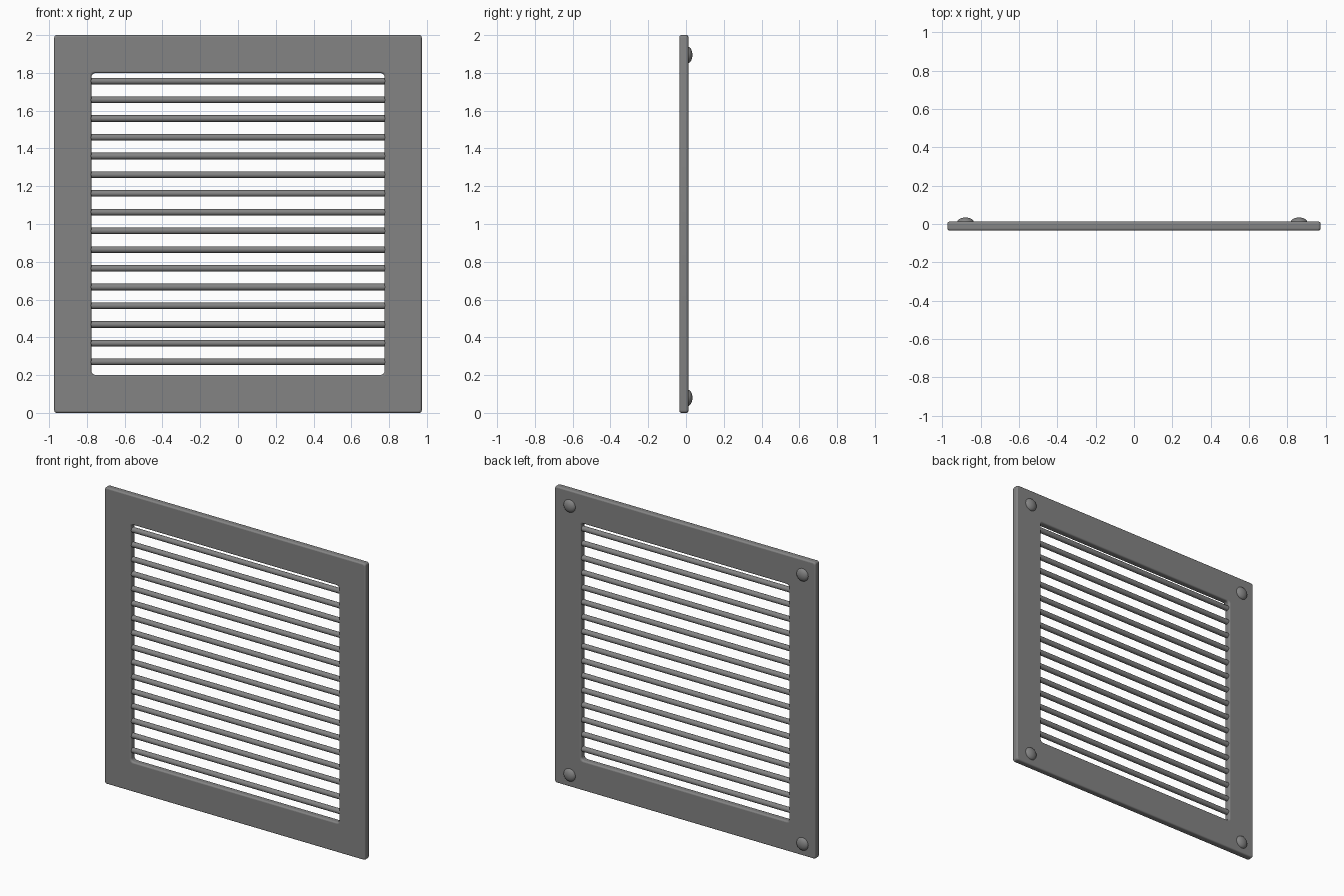
import bpy, bmesh, math
from mathutils import Matrix, Vector

cube = bpy.data.objects.get("Cube")
if cube:
    bpy.data.objects.remove(cube, do_unlink=True)

grey = bpy.data.materials.new("grey_metal")
grey.use_nodes = True
colour = (0.23, 0.23, 0.23, 1)
grey.diffuse_color = colour
grey.node_tree.nodes["Principled BSDF"].inputs["Base Color"].default_value = colour

FRONT, BACK = -0.034, 0.012
MID = (FRONT + BACK) / 2


def finish(bm, name):
    bmesh.ops.recalc_face_normals(bm, faces=bm.faces)
    mesh = bpy.data.meshes.new(name)
    bm.to_mesh(mesh)
    bm.free()
    mesh.materials.append(grey)
    obj = bpy.data.objects.new(name, mesh)
    bpy.context.collection.objects.link(obj)
    bpy.ops.object.select_all(action='DESELECT')
    obj.select_set(True)
    bpy.context.view_layer.objects.active = obj
    bpy.ops.object.shade_smooth_by_angle(angle=math.radians(40))
    return obj


def rounded_loop(bm, half_x, half_z, radius, y, steps=4):
    """Closed rounded rectangle standing in the xz plane."""
    verts = []
    for k, (sx, sz) in enumerate([(1, 1), (-1, 1), (-1, -1), (1, -1)]):
        for i in range(steps + 1):
            a = math.pi / 2 * (k + i / steps)
            verts.append(bm.verts.new((sx * (half_x - radius) + radius * math.cos(a), y,
                                       1 + sz * (half_z - radius) + radius * math.sin(a))))
    return verts


# Frame with a rectangular opening and softened edges
bm = bmesh.new()
outer, inner = (0.973, 1.0, 0.014), (0.776, 0.799, 0.022)
loops = [rounded_loop(bm, *size, y) for size, y in
         [(outer, FRONT), (outer, BACK), (inner, BACK), (inner, FRONT)]]
for a, b in zip(loops, loops[1:] + loops[:1]):
    for i in range(len(a)):
        j = (i + 1) % len(a)
        bm.faces.new((a[i], a[j], b[j], b[i]))
frame = finish(bm, "frame")
bevel = frame.modifiers.new("soft_edges", 'BEVEL')
bevel.width = 0.011
bevel.segments = 4
bevel.limit_method = 'ANGLE'
bevel.angle_limit = math.radians(40)
bevel.use_clamp_overlap = False

# Row of round horizontal bars, ends buried in the frame
for i in range(16):
    bm = bmesh.new()
    place = Matrix.Translation((0, MID, 0.27 + 0.0991 * i)) @ Matrix.Rotation(math.pi / 2, 4, 'Y')
    bmesh.ops.create_cone(bm, cap_ends=True, segments=20, radius1=0.0175,
                          radius2=0.0175, depth=1.58, matrix=place)
    finish(bm, f"bar_{i + 1}")

# Low domed feet on the back corners
for side, x in (("right", -0.878), ("left", 0.86)):
    for level, z in (("lower", 0.08), ("upper", 1.895)):
        bm = bmesh.new()
        place = (Matrix.Translation((x, BACK - 0.003, z))
                 @ Matrix.Rotation(-math.pi / 2, 4, 'X')
                 @ Matrix.Diagonal((0.0435, 0.0435, 0.025, 1)))
        bmesh.ops.create_uvsphere(bm, u_segments=32, v_segments=16, radius=1, matrix=place)
        bmesh.ops.bisect_plane(bm, geom=bm.verts[:] + bm.edges[:] + bm.faces[:],
                               plane_co=Vector((0, BACK - 0.004, 0)),
                               plane_no=Vector((0, 1, 0)), clear_inner=True)
        finish(bm, f"back_foot_{level}_{side}")
